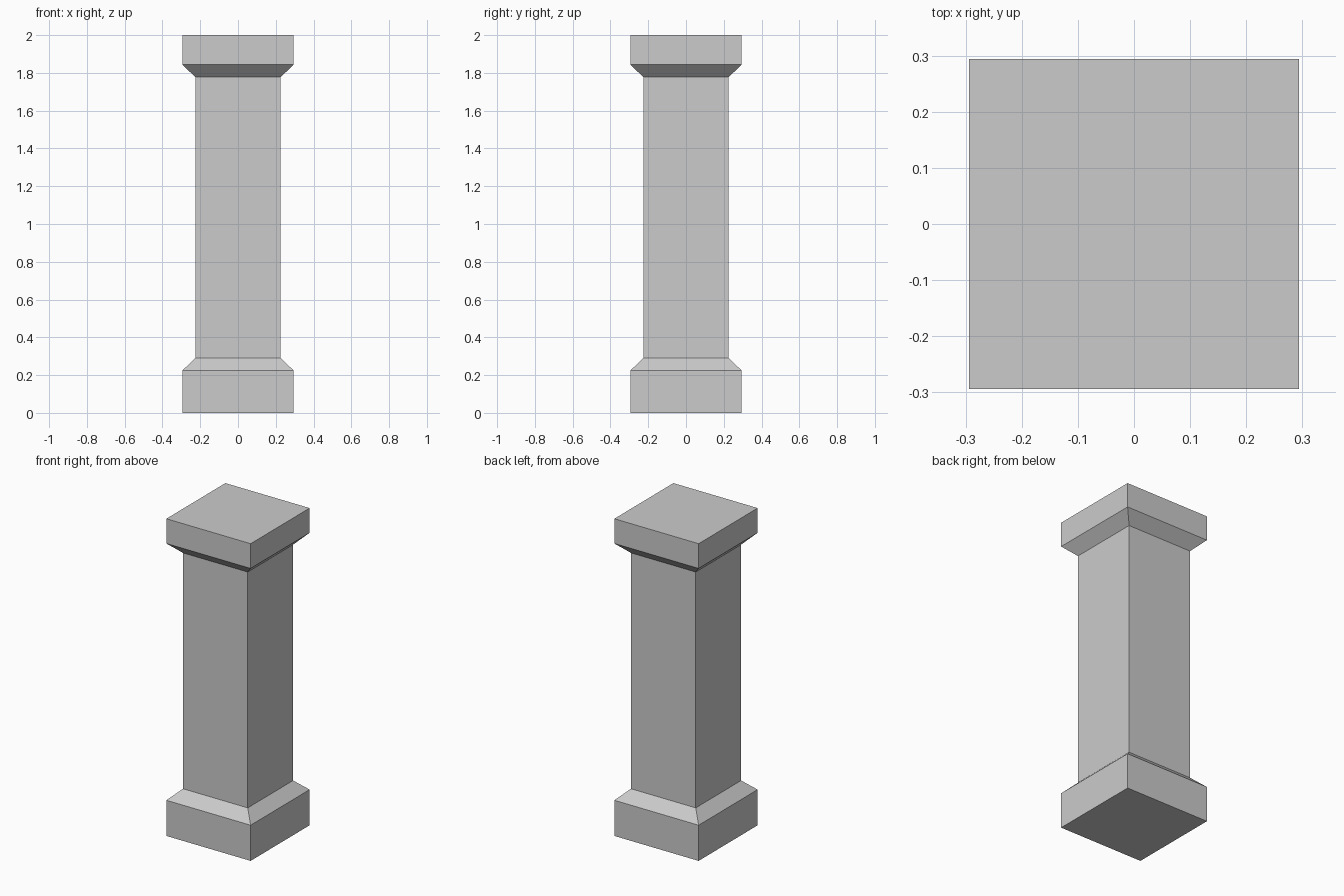
import bpy
import bmesh

default_cube = bpy.data.objects.get("Cube")
if default_cube:
    bpy.data.objects.remove(default_cube, do_unlink=True)

# Single plain stone colour
STONE = (0.6, 0.6, 0.6, 1.0)
stone = bpy.data.materials.new("grey stone")
stone.use_nodes = True
stone.diffuse_color = STONE
stone.node_tree.nodes["Principled BSDF"].inputs["Base Color"].default_value = STONE

WIDE = 0.294    # half width of base and cap blocks
NARROW = 0.226  # half width of shaft


def square_section(name, profile, cap_bottom=False, cap_top=False):
    """Loft square rings through (half width, height) pairs."""
    bm = bmesh.new()
    rings = []
    for half, z in profile:
        corners = ((-1, -1), (1, -1), (1, 1), (-1, 1))
        rings.append([bm.verts.new((sx * half, sy * half, z)) for sx, sy in corners])
    for low, high in zip(rings, rings[1:]):
        for i in range(4):
            j = (i + 1) % 4
            bm.faces.new((low[i], low[j], high[j], high[i]))
    if cap_bottom:
        bm.faces.new(reversed(rings[0]))
    if cap_top:
        bm.faces.new(rings[-1])
    mesh = bpy.data.meshes.new(name)
    bm.to_mesh(mesh)
    bm.free()
    mesh.materials.append(stone)
    obj = bpy.data.objects.new(name, mesh)
    bpy.context.collection.objects.link(obj)
    return obj


# Base block with sloped shoulder
square_section("pillar_base", [(WIDE, 0), (WIDE, 0.225), (NARROW, 0.29)], cap_bottom=True)

# Straight shaft, open where it meets the base and cap
square_section("pillar_shaft", [(NARROW, 0.29), (NARROW, 1.777)])

# Cap block with flared underside
square_section("pillar_cap", [(NARROW, 1.777), (WIDE, 1.844), (WIDE, 2)], cap_top=True)
